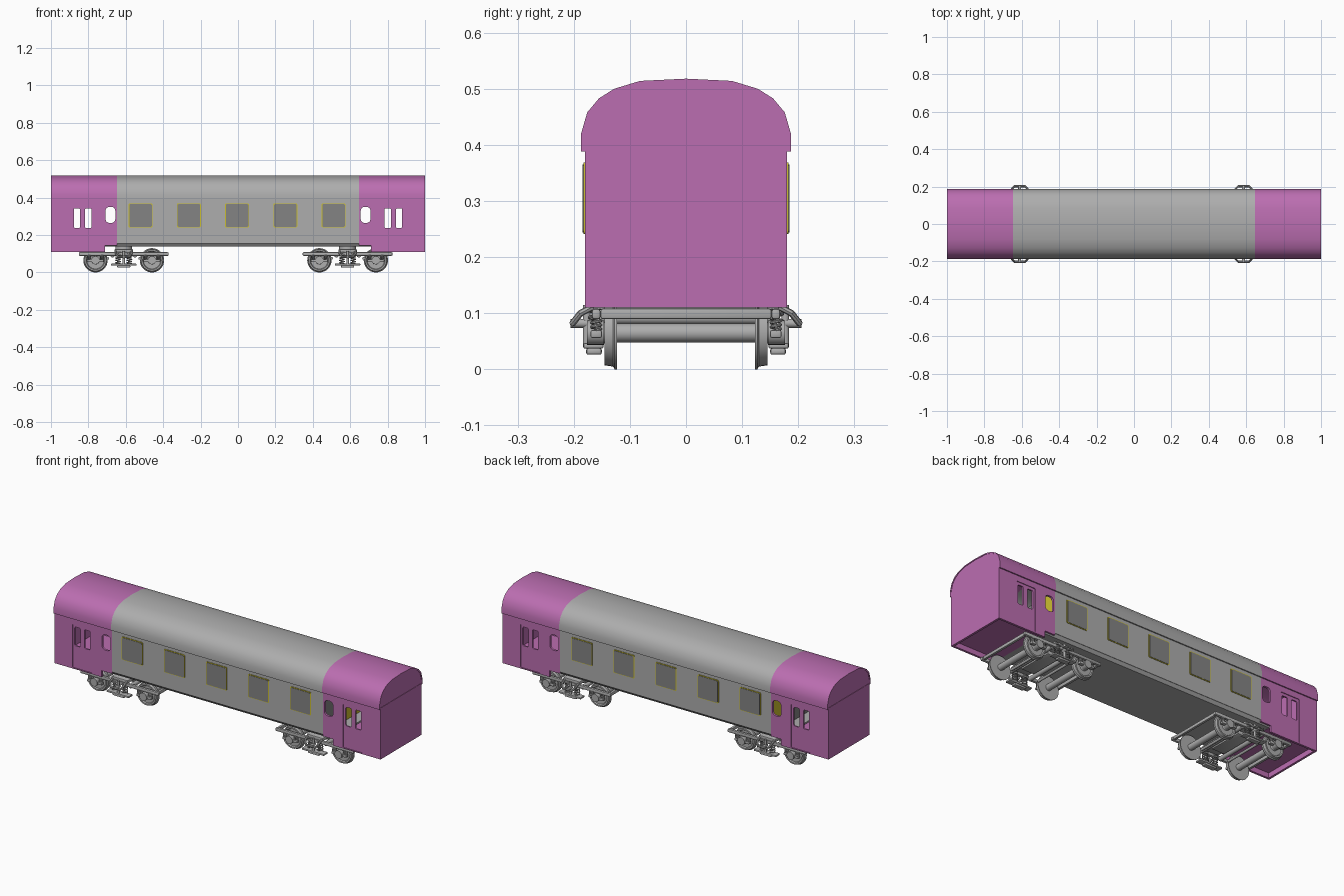
import bpy, bmesh, math
from mathutils import Vector, Matrix

if "Cube" in bpy.data.objects:
    bpy.data.objects.remove(bpy.data.objects["Cube"], do_unlink=True)


def material(name, r, g, b):
    m = bpy.data.materials.new(name)
    m.use_nodes = True
    m.diffuse_color = (r, g, b, 1)
    m.node_tree.nodes["Principled BSDF"].inputs["Base Color"].default_value = (r, g, b, 1)
    return m


PURPLE = material("purple_paint", 0.50, 0.155, 0.44)
GREY = material("light_grey", 0.42, 0.42, 0.42)
PANE = material("window_grey", 0.23, 0.23, 0.23)
YELLOW = material("yellow_trim", 0.60, 0.52, 0.03)
made = []


def finish(name, bm, mat):
    bmesh.ops.remove_doubles(bm, verts=bm.verts, dist=1e-5)
    bmesh.ops.recalc_face_normals(bm, faces=bm.faces)
    mesh = bpy.data.meshes.new(name)
    bm.to_mesh(mesh)
    bm.free()
    mesh.materials.clear()
    mesh.materials.append(mat)
    ob = bpy.data.objects.new(name, mesh)
    bpy.context.collection.objects.link(ob)
    made.append(ob)
    return ob


def box(name, xs, ys, zs, mat, bevel=0):
    bm = bmesh.new()
    spans = [xs, ys, zs]
    size = [abs(b - a) for a, b in spans]
    mid = Vector([(a + b) / 2 for a, b in spans])
    bmesh.ops.create_cube(bm, size=1, matrix=Matrix.Translation(mid) @ Matrix.Diagonal((*size, 1)))
    if bevel:
        bmesh.ops.bevel(bm, geom=bm.edges[:], offset=bevel, segments=2, affect='EDGES', profile=0.5)
    return finish(name, bm, mat)


def rod(name, a, b, radius, mat=GREY, sides=16):
    a, b = Vector(a), Vector(b)
    turn = (b - a).to_track_quat('Z', 'Y').to_matrix().to_4x4()
    bm = bmesh.new()
    bmesh.ops.create_cone(bm, cap_ends=True, segments=sides, radius1=radius, radius2=radius,
                          depth=(b - a).length, matrix=Matrix.Translation((a + b) / 2) @ turn)
    return finish(name, bm, mat)


def prism(name, profile, x0, x1, mat):
    # Sweep a (y, z) outline along x
    bm = bmesh.new()
    face = bm.faces.new([bm.verts.new((x0, y, z)) for y, z in profile])
    out = bmesh.ops.extrude_face_region(bm, geom=[face], use_keep_orig=True)
    moved = [v for v in out["geom"] if isinstance(v, bmesh.types.BMVert)]
    bmesh.ops.translate(bm, verts=moved, vec=(x1 - x0, 0, 0))
    return finish(name, bm, mat)


def from_curve(name, curve, mat, matrix=Matrix()):
    tmp = bpy.data.objects.new(name, curve)
    bpy.context.collection.objects.link(tmp)
    deps = bpy.context.evaluated_depsgraph_get()
    mesh = bpy.data.meshes.new_from_object(tmp.evaluated_get(deps))
    bm = bmesh.new()
    bm.from_mesh(mesh)
    bm.transform(matrix)
    for f in bm.faces:
        f.material_index = 0
    bpy.data.objects.remove(tmp)
    bpy.data.curves.remove(curve)
    bpy.data.meshes.remove(mesh)
    return finish(name, bm, mat)


def add_spline(curve, pts, cyclic):
    s = curve.splines.new('POLY')
    s.points.add(len(pts) - 1)
    for p, co in zip(s.points, pts):
        p.co = (*co, 1)
    s.use_cyclic_u = cyclic


def sheet(name, loops, y, thick, flip, mat):
    # Upright sheet in the xz plane; inner loops become openings
    c = bpy.data.curves.new(name, 'CURVE')
    c.dimensions, c.fill_mode, c.extrude = '2D', 'BOTH', thick / 2
    for loop in loops:
        add_spline(c, [(flip * x, z, 0) for x, z in loop], True)
    place = Matrix.Translation((0, y, 0)) @ Matrix.Rotation(math.pi / 2, 4, 'X')
    return from_curve(name, c, mat, place)


def tube(name, pts, radius, mat=GREY):
    c = bpy.data.curves.new(name, 'CURVE')
    c.dimensions, c.bevel_depth, c.bevel_resolution, c.use_fill_caps = '3D', radius, 2, True
    add_spline(c, pts, False)
    return from_curve(name, c, mat)


def rounded(x0, x1, z0, z1, r, steps=5):
    pts = []
    for i, (cx, cz) in enumerate([(x1 - r, z1 - r), (x0 + r, z1 - r), (x0 + r, z0 + r), (x1 - r, z0 + r)]):
        for k in range(steps + 1):
            a = math.pi / 2 * (i + k / steps)
            pts.append((cx + r * math.cos(a), cz + r * math.sin(a)))
    return pts


# Roof shell in three colour sections
half = [(0.187, 0.388), (0.187, 0.42), (0.176, 0.458), (0.155, 0.483), (0.128, 0.50), (0.082, 0.514)]
arch = half + [(0, 0.518)] + [(-y, z) for y, z in reversed(half)]
inner = [(y * 0.965, z if z < 0.39 else z - 0.006) for y, z in arch]
shell = arch + inner[::-1]
SPLIT = 0.647
prism("roof_middle", shell, -SPLIT, SPLIT, GREY)

# Vestibule ends
outline = [(SPLIT, 0.145), (0.71, 0.145), (0.71, 0.11), (1, 0.11), (1, 0.395), (SPLIT, 0.395)]
door = rounded(0.77, 0.89, 0.115, 0.357, 0.008)
small_window = rounded(0.656, 0.708, 0.265, 0.35, 0.02)
panes = [rounded(x, x + 0.034, 0.238, 0.342, 0.006) for x in (0.784, 0.844)]
for e, end in ((-1, "left"), (1, "right")):
    for s, side in ((-1, "front"), (1, "back")):
        sheet(f"{side}_{end}_end_wall", [outline, door, small_window], s * 0.174, 0.012, e, PURPLE)
        sheet(f"{side}_{end}_door", [door] + panes, s * 0.172, 0.008, e, PURPLE)
    prism(f"{end}_roof", shell, e * SPLIT, e, PURPLE)
    prism(f"{end}_gable", inner, e * 0.988, e * 0.998, PURPLE)
    box(f"{end}_end_wall", (e * 0.988, e), (-0.168, 0.168), (0.11, 0.395), PURPLE)
    box(f"{end}_vestibule_floor", (e * 0.71, e * 0.988), (-0.168, 0.168), (0.138, 0.148), PURPLE)
    box(f"{end}_partition_back", (e * 0.635, e * 0.646), (0, 0.168), (0.15, 0.39), YELLOW)
    box(f"{end}_partition_front", (e * 0.635, e * 0.646), (-0.168, 0), (0.15, 0.39), PANE)

# Middle body, underframe and windows
prism("underframe", [(-0.179, 0.156), (-0.166, 0.139), (0.166, 0.139), (0.179, 0.156)], -0.71, 0.71, GREY)
for s, side in ((-1, "front"), (1, "back")):
    box(f"{side}_middle_wall", (-SPLIT, SPLIT), (s * 0.168, s * 0.18), (0.155, 0.395), GREY)
    for i in range(5):
        x = -0.521 + 0.258 * i
        sheet(f"{side}_window_frame_{i + 1}", [rounded(x - 0.064, x + 0.064, 0.241, 0.369, 0.006)],
              s * 0.181, 0.004, 1, YELLOW)
        sheet(f"{side}_window_pane_{i + 1}", [rounded(x - 0.06, x + 0.06, 0.244, 0.365, 0.006)],
              s * 0.182, 0.005, 1, PANE)

# One bogie, modelled around x = 0
first = len(made)
wheel_profile = [(0.123, 0), (0.123, 0.065), (0.127, 0.065), (0.13, 0.06), (0.145, 0.058), (0.145, 0.05),
                 (0.139, 0.046), (0.139, 0.022), (0.147, 0.018), (0.147, 0)]


def wheel(name, x, s):
    bm = bmesh.new()
    vs = [bm.verts.new((x, s * y, 0.065 + r)) for y, r in wheel_profile]
    es = [bm.edges.new(pair) for pair in zip(vs, vs[1:])]
    bmesh.ops.spin(bm, geom=vs + es, cent=(x, 0, 0.065), axis=(0, 1, 0), angle=math.tau, steps=32)
    return finish(name, bm, GREY)


def spring(name, x, y, z0, z1, r, turns=4):
    n = turns * 12
    tube(name, [(x + r * math.cos(math.tau * i / 12), y + r * math.sin(math.tau * i / 12),
                 z0 + (z1 - z0) * i / n) for i in range(n + 1)], 0.003)


for e, end in ((-1, "left"), (1, "right")):
    x = e * 0.151
    rod(f"{end}_axle", (x, -0.13, 0.065), (x, 0.13, 0.065), 0.017)
    box(f"{end}_end_beam", (e * 0.222, e * 0.236), (-0.152, 0.152), (0.09, 0.108), GREY, 0.003)
    rod(f"{end}_cross_tube", (e * 0.06, -0.155, 0.092), (e * 0.06, 0.155, 0.092), 0.012)
    rod(f"{end}_brake_beam", (e * 0.085, -0.12, 0.075), (e * 0.085, 0.12, 0.075), 0.007)
    for s, side in ((-1, "front"), (1, "back")):
        tag = f"{side}_{end}"
        wheel(f"{tag}_wheel", x, s)
        rod(f"{tag}_axle_cap", (x, s * 0.146, 0.065), (x, s * 0.176, 0.065), 0.022)
        box(f"{tag}_axle_box", (x - 0.045, x + 0.045), (s * 0.15, s * 0.17), (0.056, 0.07), GREY, 0.003)
        for d in (-0.034, 0.034):
            spring(f"{tag}_axle_spring", x + d, s * 0.16, 0.07, 0.092, 0.008, 3)
        spring(f"{tag}_bolster_spring", e * 0.03, s * 0.159, 0.046, 0.108, 0.013, 5)

box("bolster", (-0.05, 0.05), (-0.166, 0.166), (0.106, 0.124), GREY, 0.004)
box("bolster_core", (-0.04, 0.04), (-0.1, 0.1), (0.085, 0.106), GREY, 0.006)
rod("pivot", (0, 0, 0.12), (0, 0, 0.142), 0.045, GREY, 24)
for s, side in ((-1, "front"), (1, "back")):
    box(f"{side}_side_frame", (-0.24, 0.24), (s * 0.152, s * 0.168), (0.089, 0.108), GREY, 0.005)
    box(f"{side}_spring_plank", (-0.068, 0.068), (s * 0.147, s * 0.183), (0.037, 0.047), GREY, 0.003)
    box(f"{side}_hanger", (-0.035, 0.035), (s * 0.15, s * 0.178), (0.026, 0.038), GREY, 0.004)
    rod(f"{side}_damper", (0, s * 0.177, 0.04), (0, s * 0.177, 0.115), 0.007)
    bow = [(0.042, 0.165, 0.112), (0.042, 0.188, 0.1), (0.028, 0.202, 0.082)]
    path = bow + [(-x, y, z) for x, y, z in reversed(bow)]
    tube(f"{side}_guard_bow", [(x, s * y, z) for x, y, z in path], 0.006)
    rod(f"{side}_link", (0, s * 0.165, 0.082), (0, s * 0.206, 0.082), 0.008)

bogie = made[first:]

# Smooth curved parts, keep hard edges
bpy.ops.object.select_all(action='DESELECT')
for ob in made:
    ob.select_set(True)
bpy.context.view_layer.objects.active = made[0]
bpy.ops.object.shade_smooth_by_angle(angle=math.radians(32))

# Place the bogie and its linked twin
for ob in bogie:
    twin = ob.copy()
    bpy.context.collection.objects.link(twin)
    ob.name, twin.name = "left_bogie_" + ob.name, "right_bogie_" + ob.name
    ob.location.x, twin.location.x = -0.611, 0.586
